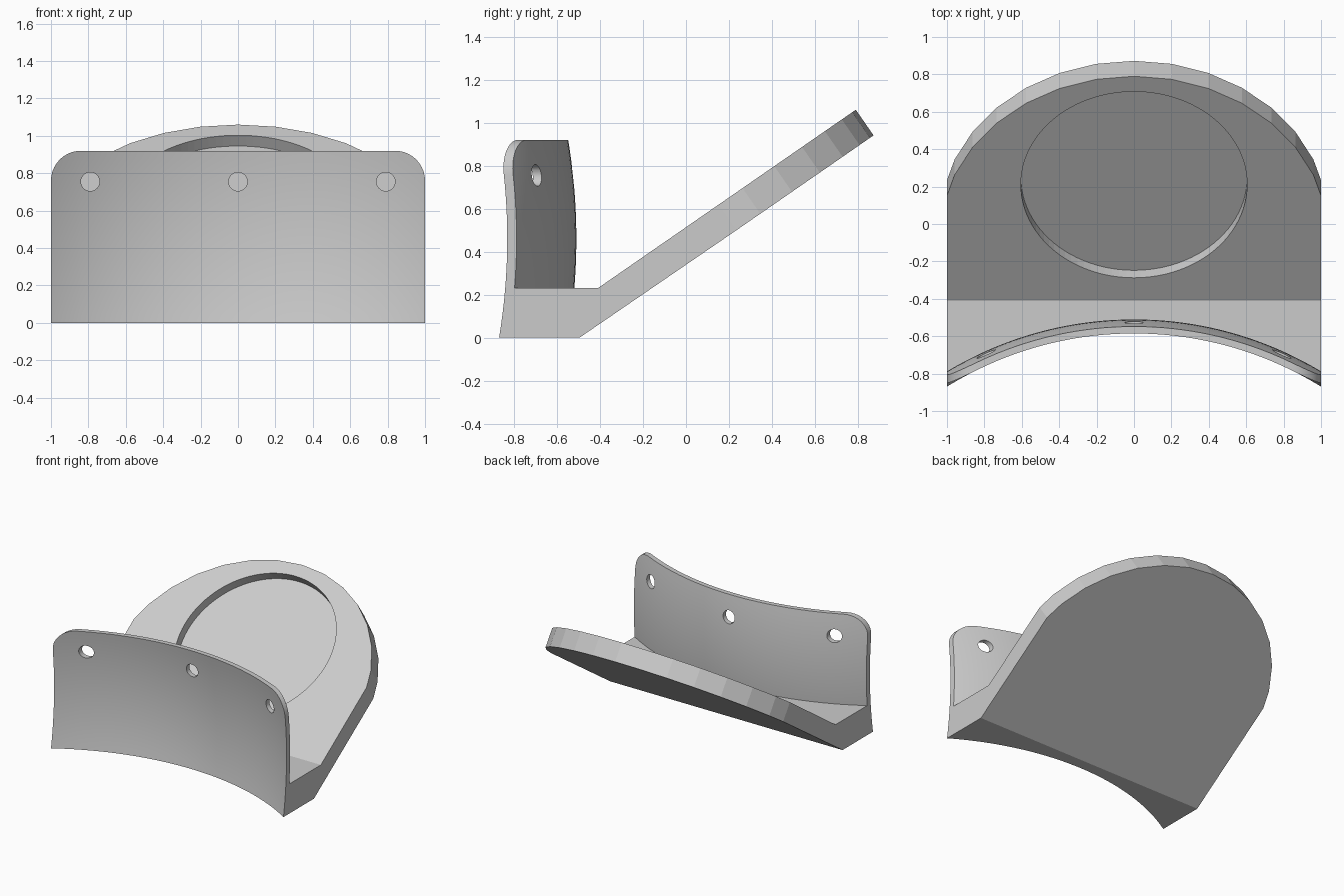
import bpy, bmesh, math
from mathutils import Matrix, Vector

if "Cube" in bpy.data.objects:
    bpy.data.objects.remove(bpy.data.objects["Cube"], do_unlink=True)

grey = bpy.data.materials.new("plain grey")
grey.use_nodes = True
COLOUR = (0.6, 0.6, 0.6, 1)
grey.diffuse_color = COLOUR
grey.node_tree.nodes["Principled BSDF"].inputs["Base Color"].default_value = COLOUR


def finish(name, bm):
    bmesh.ops.recalc_face_normals(bm, faces=bm.faces)
    mesh = bpy.data.meshes.new(name)
    bm.to_mesh(mesh)
    bm.free()
    mesh.materials.append(grey)
    obj = bpy.data.objects.new(name, mesh)
    bpy.context.collection.objects.link(obj)
    return obj


def loft(name, loops):
    """Skin equal-length closed loops and cap both ends."""
    bm = bmesh.new()
    rings = [[bm.verts.new(p) for p in loop] for loop in loops]
    n = len(rings[0])
    for a, b in zip(rings, rings[1:]):
        for i in range(n):
            j = (i + 1) % n
            bm.faces.new((a[i], a[j], b[j], b[i]))
    bm.faces.new(rings[0])
    bm.faces.new(rings[-1])
    return finish(name, bm)


def cut(obj, centre, axis, radius, depth, segments):
    """Cut a round hole whose centre line follows axis."""
    bm = bmesh.new()
    turn = Vector(axis).to_track_quat('Z', 'Y').to_matrix().to_4x4()
    bmesh.ops.create_cone(bm, cap_ends=True, segments=segments, radius1=radius,
                          radius2=radius, depth=depth,
                          matrix=Matrix.Translation(centre) @ turn)
    cutter = finish("hole_cutter", bm)
    cutter.hide_render = True
    mod = obj.modifiers.new("hole", 'BOOLEAN')
    mod.operation, mod.solver, mod.object = 'DIFFERENCE', 'EXACT', cutter
    bpy.context.view_layer.objects.active = obj
    bpy.ops.object.modifier_apply(modifier=mod.name)
    bpy.data.objects.remove(cutter, do_unlink=True)


# Doubly curved front plate
HEIGHT, CORNER, WALL, BEND = 0.92, 0.16, 0.037, 1.9


def plate_y(x, z, offset=0.0):
    r = BEND + offset
    return -0.547 - BEND + math.sqrt(r * r - x * x) - 0.18 * (z - 0.46) ** 2


def plate_top(x):
    u = max(0.0, abs(x) - (1 - CORNER))
    return HEIGHT - CORNER + math.sqrt(max(0.0, CORNER ** 2 - u * u))


flat = 1 - CORNER
half = [flat + CORNER * math.sin(math.radians(a)) for a in range(0, 91, 9)]
columns = [-x for x in reversed(half)]
columns += [flat * i / 16 for i in range(-15, 16)] + half

ROWS = 20


def plate_section(x):
    zs = [plate_top(x) * i / ROWS for i in range(ROWS + 1)]
    return ([(x, plate_y(x, z), z) for z in zs]
            + [(x, plate_y(x, z, WALL), z) for z in reversed(zs)])


plate = loft("front_plate", [plate_section(x) for x in columns])
for x in (-0.79, 0, 0.79):
    cut(plate, (x, -0.65, 0.755), (0, 1, 0), 0.05, 0.8, 32)

# Base block joining the plate to the sloping board
TOP_Y, TOP_Z, LOW_Y = -0.41, 0.23, -0.495


def base_section(x):
    zs = [TOP_Z * i / 4 for i in range(5)]
    return ([(x, plate_y(x, z, WALL * 0.7), z) for z in zs]
            + [(x, TOP_Y, TOP_Z), (x, LOW_Y, 0)])


base = loft("base_block", [base_section(x) for x in columns])

# Sloping board with a faceted round end
tilt = math.atan2(0.83, 1.2)
along = Vector((0, math.cos(tilt), math.sin(tilt)))
normal = Vector((0, -math.sin(tilt), math.cos(tilt)))
start = Vector((0, TOP_Y, TOP_Z))
LENGTH, RADIUS, THICK = 1.459, 1.038, 0.145
step = math.tau / 32
arc = [(RADIUS * math.sin(i * step), LENGTH - RADIUS + RADIUS * math.cos(i * step))
       for i in range(-6, 7)]
side = LENGTH - 0.776
outline = [(-1, 0), (-1, side)] + arc + [(1, side), (1, 0)]
upper = [start + along * s + Vector((x, 0, 0)) for x, s in outline]
lower = [p - normal * THICK for p in upper]
for i in (0, -1):
    lower[i] = Vector((upper[i].x, LOW_Y, 0))
board = loft("sloping_board", [upper, lower])

# Shallow round recess in the board
recess = start + along * (0.62 / math.cos(tilt))
cut(board, recess, normal, 0.605, 0.14, 96)

# Smooth the curved plate and keep its edges sharp
bpy.ops.object.select_all(action='DESELECT')
for obj in (plate, base):
    obj.select_set(True)
bpy.context.view_layer.objects.active = plate
bpy.ops.object.shade_smooth_by_angle(angle=math.radians(30))
